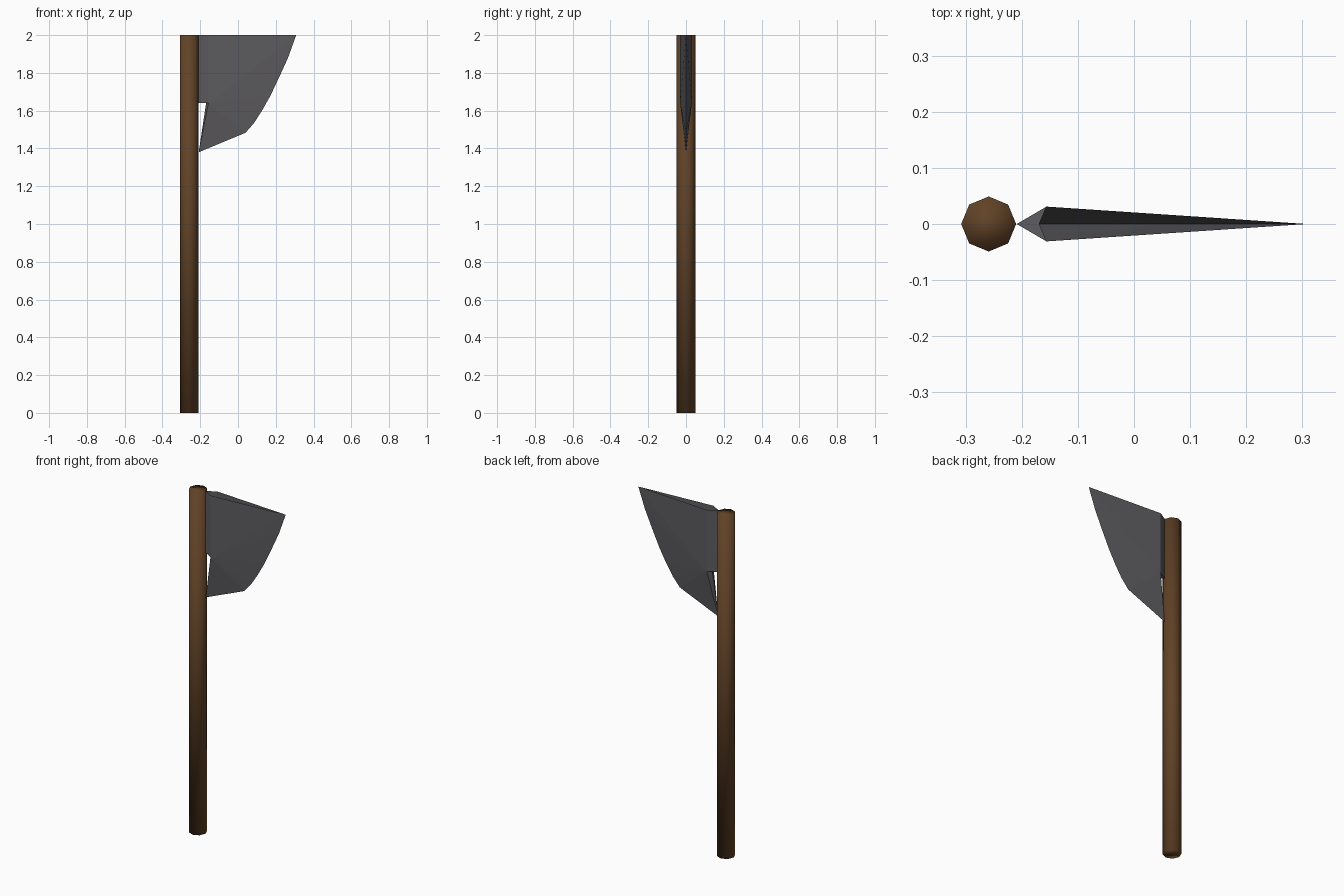
import bpy, bmesh

cube = bpy.data.objects.get("Cube")
if cube:
    bpy.data.objects.remove(cube, do_unlink=True)


def material(name, rgb, roughness):
    mat = bpy.data.materials.new(name)
    mat.use_nodes = True
    mat.diffuse_color = (*rgb, 1)
    bsdf = mat.node_tree.nodes["Principled BSDF"]
    bsdf.inputs["Base Color"].default_value = (*rgb, 1)
    bsdf.inputs["Roughness"].default_value = roughness
    return mat


wood = material("brown wood", (0.12, 0.055, 0.02), 0.8)
steel = material("dark steel", (0.11, 0.106, 0.115), 0.6)

# Eight-sided wooden handle, shaded smooth over its ends
bpy.ops.mesh.primitive_cylinder_add(vertices=8, radius=0.049, depth=2,
                                    location=(-0.259, 0, 1))
handle = bpy.context.object
handle.name = "handle"
handle.data.materials.append(wood)
bpy.ops.object.shade_smooth()
# Put the corners of the octagon on the x and y axes
for v in handle.data.vertices:
    if abs(v.co.x) < 0.001:
        v.co.x = 0

# Blade: a ridge on each side, tapering to the back edge and the cutting edge
TOP, NOTCH = 2.0, 1.64
cutting_edge = [(0.308, TOP), (0.265, 1.88), (0.217, 1.775), (0.172, 1.68),
                (0.127, 1.6), (0.085, 1.535), (0.04, 1.483), (-0.208, 1.38)]

bm = bmesh.new()
edge = [bm.verts.new((x, 0, z)) for x, z in cutting_edge]
back_top = bm.verts.new((-0.209, 0, TOP))
back_low = bm.verts.new((-0.209, 0, NOTCH))
notch = bm.verts.new((-0.169, 0, NOTCH))
for side in (-1, 1):
    ridge_top = bm.verts.new((-0.156, side * 0.031, TOP))
    ridge_low = bm.verts.new((-0.156, side * 0.031, NOTCH))
    faces = [(back_top, back_low, ridge_low, ridge_top),
             (ridge_top, ridge_low, edge[0]),
             (back_low, notch, ridge_low),
             (notch, edge[-1], ridge_low)]
    # Fan from the foot of the ridge to the cutting edge; the top stays open
    faces += [(ridge_low, a, b) for a, b in zip(edge[1:], edge)]
    for f in faces:
        bm.faces.new(f if side < 0 else f[::-1])
bmesh.ops.recalc_face_normals(bm, faces=bm.faces[:])
mesh = bpy.data.meshes.new("blade")
bm.to_mesh(mesh)
bm.free()
mesh.materials.append(steel)
blade = bpy.data.objects.new("blade", mesh)
bpy.context.collection.objects.link(blade)
